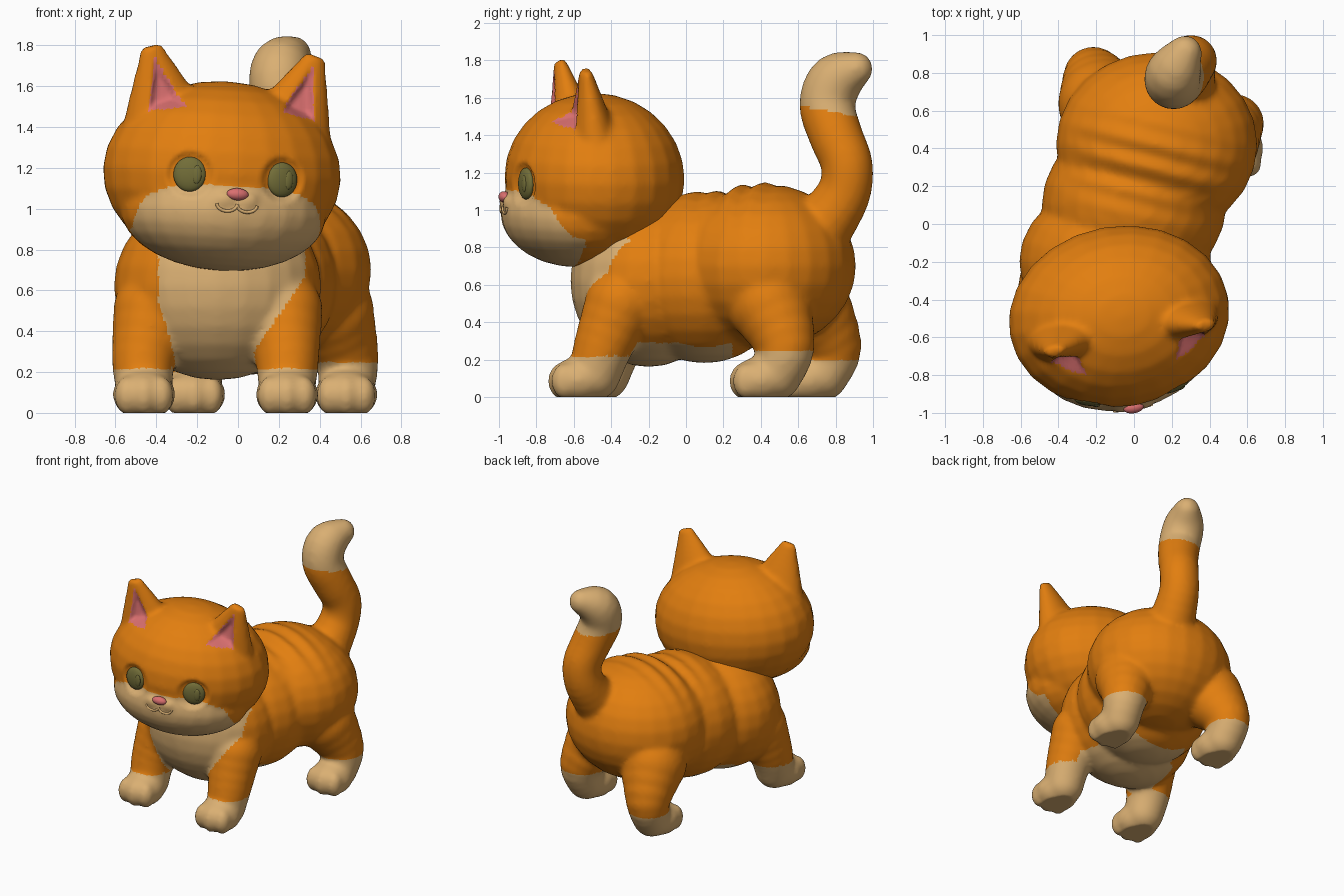
import bpy, bmesh, math
from mathutils import Matrix, Vector
from mathutils.bvhtree import BVHTree

cube = bpy.data.objects.get("Cube")
if cube:
    bpy.data.objects.remove(cube, do_unlink=True)


def material(name, rgb):
    m = bpy.data.materials.new(name)
    m.use_nodes = True
    m.diffuse_color = (*rgb, 1)
    bsdf = m.node_tree.nodes["Principled BSDF"]
    bsdf.inputs["Base Color"].default_value = (*rgb, 1)
    bsdf.inputs["Roughness"].default_value = 0.7
    return m


ORANGE = material("orange fur", (0.76, 0.21, 0.005))
CREAM = material("cream fur", (0.70, 0.43, 0.17))
PINK = material("pink skin", (0.70, 0.16, 0.16))
OLIVE = material("olive eye", (0.17, 0.155, 0.04))


def ball(bm, centre, radii):
    mat = Matrix.Translation(centre) @ Matrix.Diagonal((*radii, 1))
    bmesh.ops.create_uvsphere(bm, u_segments=24, v_segments=14, radius=1, matrix=mat)


def limb(bm, points, steps=4):
    """Chain of balls along a smooth path of (x, y, z, radius) points."""
    pts = [Vector(p) for p in points]
    pts = [pts[0]] + pts + [pts[-1]]
    for a, b, c, d in zip(pts, pts[1:], pts[2:], pts[3:]):
        for i in range(1, steps + 1):
            t = i / steps
            p = 0.5 * (2 * b + (c - a) * t + (2 * a - 5 * b + 4 * c - d) * t**2
                       + (3 * b - a - 3 * c + d) * t**3)
            ball(bm, p[:3], (p[3],) * 3)


def add_object(name, bm, mats):
    mesh = bpy.data.meshes.new(name)
    bm.to_mesh(mesh)
    bm.free()
    obj = bpy.data.objects.new(name, mesh)
    bpy.context.collection.objects.link(obj)
    for m in mats:
        mesh.materials.append(m)
    mesh.shade_smooth()
    return obj


def fuse(name, bm, mats, rounds, deform, colour):
    """Melt overlapping shapes into one smooth skin, then shape and colour it."""
    obj = add_object(name, bm, mats)
    remesh = obj.modifiers.new("fuse", 'REMESH')
    remesh.mode = 'VOXEL'
    remesh.voxel_size = 0.017
    soften = obj.modifiers.new("soften", 'SMOOTH')
    soften.factor = 0.5
    soften.iterations = rounds
    skin = bmesh.new()
    skin.from_object(obj, bpy.context.evaluated_depsgraph_get())
    obj.modifiers.clear()
    for v in skin.verts:
        deform(v.co, v.normal)
    skin.normal_update()
    for f in skin.faces:
        f.smooth = True
        f.material_index = colour(f.calc_center_median(), f.normal)
    skin.to_mesh(obj.data)
    skin.free()
    return obj


# Body: torso, legs with paws, tail
bm = bmesh.new()
ball(bm, (-0.1, -0.2, 0.62), (0.51, 0.42, 0.46))
ball(bm, (0, 0.1, 0.64), (0.49, 0.45, 0.46))
ball(bm, (0.12, 0.42, 0.70), (0.535, 0.49, 0.44))
for x, y, hip_x, hip_y, hip_r in ((0.24, -0.55, 0.22, -0.33, 0.20),
                                  (-0.46, -0.50, -0.40, -0.30, 0.21),
                                  (0.53, 0.42, 0.42, 0.42, 0.24),
                                  (-0.215, 0.67, -0.15, 0.60, 0.26)):
    limb(bm, [(hip_x, hip_y, 0.55, hip_r), (x, y + 0.11, 0.28, 0.16),
              (x, y + 0.06, 0.12, 0.14)])
    ball(bm, (x, y - 0.02, 0.09), (0.155, 0.16, 0.125))
    for k in (-1, 0, 1):
        ball(bm, (x + 0.085 * k, y - 0.12 + 0.02 * abs(k), 0.085), (0.06, 0.07, 0.095))
limb(bm, [(0.26, 0.72, 0.90, 0.17), (0.29, 0.84, 1.08, 0.145), (0.30, 0.86, 1.24, 0.14),
          (0.26, 0.80, 1.40, 0.145), (0.21, 0.755, 1.56, 0.15),
          (0.21, 0.80, 1.69, 0.145), (0.27, 0.91, 1.755, 0.09)])


def shape_body(co, n):
    """Soft folds across the back and flat soles."""
    s = co.y + 0.25 * co.x
    if n.z > 0.5 and 0 < s < 0.6 and 0.7 < co.z < 1.2:
        fade = math.sin(math.pi * s / 0.6) * (n.z - 0.5) * 2
        co.z += 0.012 * fade * math.sin(s * 45)
    co.z = max(co.z, 0)


def body_colour(c, n):
    x, y, z = c
    if z > 1.1:
        return int(z > 1.53 - 0.2 * (y - 0.75))
    paw = z < (0.22 if y < 0 else 0.25 if x > 0.3 else 0.2)
    left = 0.33 - max(0, 0.67 - z) * 0.68
    right = -0.39 + max(0, 0.55 - z) * 0.3
    chest = y < -0.3 and n.y < -0.15 and z < 0.85 and right < x < left
    belly = z < 0.29 and y < 0.25 and n.z < -0.3 and abs(x + 0.05) < 0.33
    return int(paw or chest or belly)


fuse("body", bm, [ORANGE, CREAM], 11, shape_body, body_colour)

# Head: skull, cheeks, muzzle and ears, modelled around its own centre
EYE_X, EYE_Z = 0.23, 0.005
bm = bmesh.new()
ball(bm, (0, 0, 0.02), (0.59, 0.48, 0.455))
ball(bm, (0, -0.1, -0.17), (0.51, 0.40, 0.285))
ears = []
for side in (-1, 1):
    ball(bm, (0.055 * side, -0.42, -0.11), (0.08, 0.09, 0.06))
    ear = (Matrix.Translation((0.35 * side, -0.09, 0.41))
           @ Matrix.Rotation(0.27 * side, 4, 'Y') @ Matrix.Rotation(0.15, 4, 'X'))
    ears.append(ear.inverted())
    bmesh.ops.create_cone(bm, cap_ends=True, segments=32, radius1=0.25, radius2=0.05,
                          depth=0.45, matrix=ear @ Matrix.Diagonal((1, 0.6, 1, 1)))


def ear_depth(co):
    """Positive inside the triangular hollow at the front of an ear."""
    best = -1
    for inv in ears:
        p = inv @ co
        if p.y < 0.02 and p.z > -0.07:
            best = max(best, min(0.34 * (0.18 - p.z) - abs(p.x), p.z + 0.07))
    return best


def shape_head(co, n):
    """Hollow the ears and eye sockets."""
    if n.y < -0.1:
        r = math.hypot(abs(co.x) - EYE_X, co.z - EYE_Z)
        co.y += 0.035 * min(1, max(0, ear_depth(co)) / 0.03)
        co.y += 0.025 * max(0, min(1, (0.115 - r) / 0.03))


def head_colour(c, n):
    x, y, z = c
    if n.y < 0.1 and ear_depth(c) > 0:
        return 2
    height = (z + 0.25) / (0.215 if z > -0.25 else 0.4)
    return int(y < -0.12 and abs(x / 0.46)**3 + abs(height)**3 < 1)


head = fuse("head", bm, [ORANGE, CREAM, PINK], 8, shape_head, head_colour)
surface = BVHTree.FromObject(head, bpy.context.evaluated_depsgraph_get())


def face_y(x, z):
    return surface.ray_cast(Vector((x, -2, z)), Vector((0, 1, 0)))[0].y


def on_head(name, centre, radii, mat, turn=0):
    bm = bmesh.new()
    ball(bm, (0, 0, 0), radii)
    obj = add_object(name, bm, [mat])
    obj.parent = head
    obj.location = centre
    obj.rotation_euler.z = turn


# Nose
on_head("nose", (0, face_y(0, -0.08) - 0.005, -0.08), (0.055, 0.03, 0.03), PINK)

for side, label in ((-1, "right"), (1, "left")):
    # Eyes with raised pupils
    x, y, turn = EYE_X * side, face_y(EYE_X * side, EYE_Z), 0.25 * side
    on_head(label + "_eye", (x, y, EYE_Z), (0.08, 0.03, 0.085), OLIVE, turn)
    on_head(label + "_pupil", (x + 0.03, y - 0.022 + 0.007 * side, EYE_Z),
            (0.024, 0.012, 0.045), OLIVE, turn)

    # Mouth: small arc on each side under the nose
    curve = bpy.data.curves.new(label + "_mouth", 'CURVE')
    curve.dimensions = '3D'
    curve.bevel_depth = 0.008
    curve.materials.append(CREAM)
    line = curve.splines.new('POLY')
    line.points.add(10)
    for i, pt in enumerate(line.points):
        a = math.pi * i / 10
        x, z = side * (0.05 - 0.05 * math.cos(a)), -0.13 - 0.035 * math.sin(a)
        pt.co = (x, face_y(x, z), z, 1)
    mouth = bpy.data.objects.new(label + "_mouth", curve)
    bpy.context.collection.objects.link(mouth)
    mouth.parent = head

# Pose the head: slight turn and tilt
head.location = (-0.08, -0.49, 1.15)
head.rotation_euler = (0, 0.06, 0.17)
